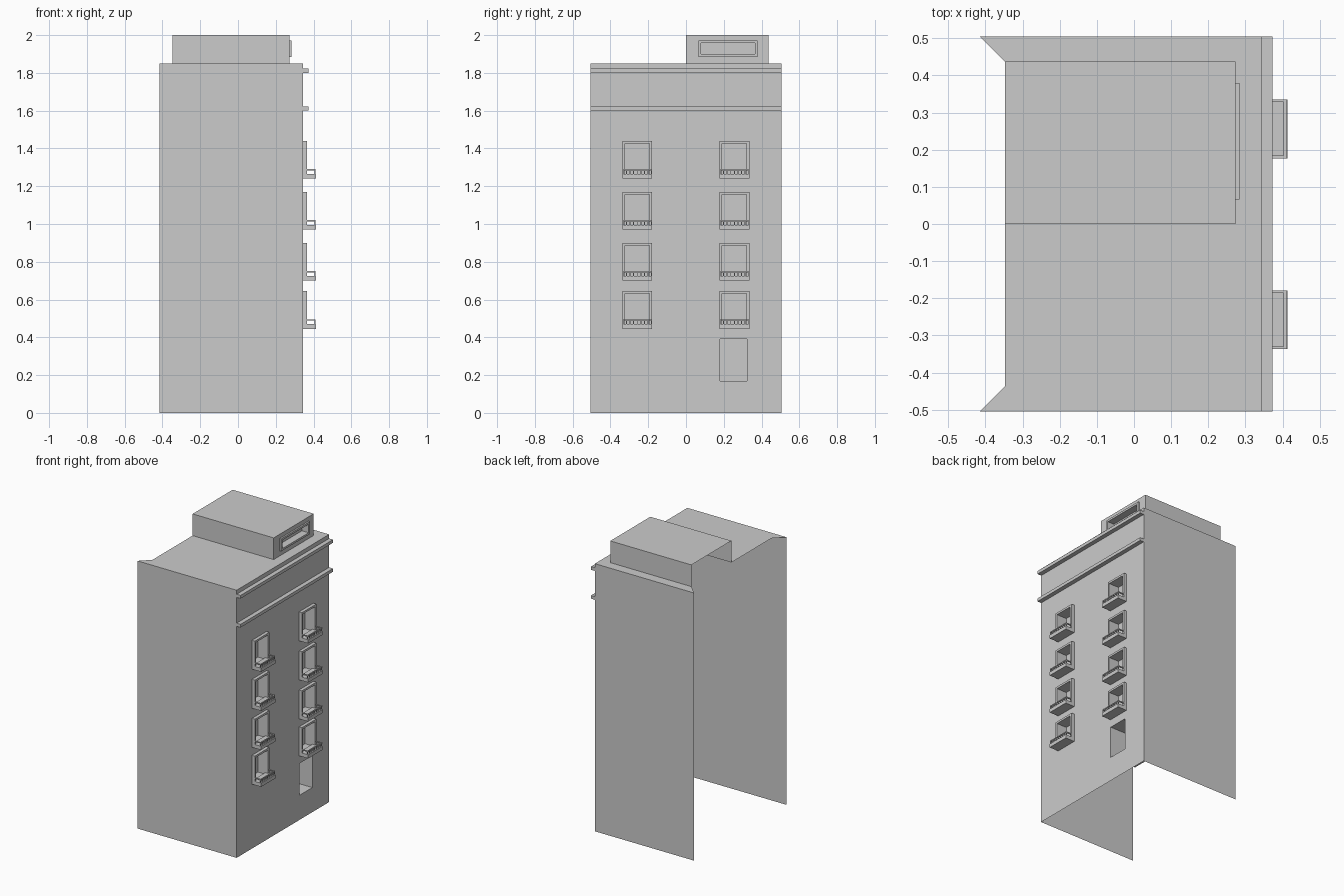
import bpy
from mathutils import Vector

if "Cube" in bpy.data.objects:
    bpy.data.objects.remove(bpy.data.objects["Cube"])

XB, XF, W = -0.415, 0.343, 0.505      # back edge, facade plane, half width
ROOF, TOP = 1.85, 2.0


def make(name, faces):
    """faces: list of (points, outward direction)."""
    verts, index, polys = [], {}, []
    for pts, out in faces:
        vs = [Vector(p) for p in pts]
        n = sum((vs[i].cross(vs[(i + 1) % len(vs)]) for i in range(len(vs))), Vector())
        if n.dot(Vector(out)) < 0:
            vs.reverse()
        poly = []
        for v in vs:
            key = tuple(round(c, 5) for c in v)
            if key not in index:
                index[key] = len(verts)
                verts.append(key)
            poly.append(index[key])
        polys.append(poly)
    me = bpy.data.meshes.new(name)
    me.from_pydata(verts, [], polys)
    ob = bpy.data.objects.new(name, me)
    bpy.context.collection.objects.link(ob)
    return ob


def rect(axis, at, a0, a1, b0, b1, out):
    """Axis-aligned rectangle facing along +/- axis."""
    pts = []
    for a, b in ((a0, b0), (a1, b0), (a1, b1), (a0, b1)):
        p = [a, b]
        p.insert(axis, at)
        pts.append(p)
    d = [0, 0, 0]
    d[axis] = out
    return pts, d


def box(x0, x1, y0, y1, z0, z1):
    return [rect(0, x0, y0, y1, z0, z1, -1), rect(0, x1, y0, y1, z0, z1, 1),
            rect(1, y0, x0, x1, z0, z1, -1), rect(1, y1, x0, x1, z0, z1, 1),
            rect(2, z0, x0, x1, y0, y1, -1), rect(2, z1, x0, x1, y0, y1, 1)]


def holed_wall(x, y0, y1, z0, z1, holes):
    """Sheet facing +x with rectangular openings (y0, y1, z0, z1)."""
    ys = sorted({y0, y1, *[v for h in holes for v in h[:2]]})
    zs = sorted({z0, z1, *[v for h in holes for v in h[2:]]})
    out = []
    for ya, yb in zip(ys, ys[1:]):
        for za, zb in zip(zs, zs[1:]):
            cy, cz = (ya + yb) / 2, (za + zb) / 2
            if not any(h[0] < cy < h[1] and h[2] < cz < h[3] for h in holes):
                out.append(rect(0, x, ya, yb, za, zb, 1))
    return out


def recess(xb, xf, y0, y1, z0, z1):
    """Lining of an opening: jambs, sill, lintel and back panel."""
    return [rect(0, xb, y0, y1, z0, z1, 1),
            rect(1, y0, xb, xf, z0, z1, 1), rect(1, y1, xb, xf, z0, z1, -1),
            rect(2, z0, xb, xf, y0, y1, 1), rect(2, z1, xb, xf, y0, y1, -1)]


def frame(x0, x1, y0, y1, z0, z1, t):
    return (box(x0, x1, y0, y0 + t, z0, z1) + box(x0, x1, y1 - t, y1, z0, z1)
            + box(x0, x1, y0 + t, y1 - t, z0, z0 + t)
            + box(x0, x1, y0 + t, y1 - t, z1 - t, z1))


# Facade with window and door openings
HALF, T, H = 0.079, 0.014, 0.2
windows = [(c, z) for c in (-0.258, 0.256) for z in (0.445, 0.7, 0.97, 1.24)]
door = (0.18, 0.322, 0.17, 0.39)
holes = [(round(c - HALF + T, 4), round(c + HALF - T, 4), round(z + T, 4),
          round(z + H - T, 4)) for c, z in windows]
make("facade", holed_wall(XF, -W, W, 0, ROOF, holes + [door]))
make("door_recess", recess(XF - 0.2, XF, *door))

# Side walls (back and bottom stay open)
for s, n in ((-1, "front"), (1, "rear")):
    make(n + "_side_wall", [rect(1, s * W, XB, XF, 0, ROOF, s)])

# Windows with frames and small balconies
for i, ((c, z), h) in enumerate(zip(windows, holes), 1):
    y0, y1 = c - HALF, c + HALF
    make(f"window_recess_{i}", recess(XF - 0.055, XF, *h))
    make(f"window_frame_{i}", frame(XF, 0.365, y0, y1, z, z + H, T))
    xo, r = 0.41, 0.007
    bal = box(XF, xo + 0.003, y0, y1, z, z + 0.025)
    bal += box(xo - r, xo, y0, y1, z + 0.043, z + 0.05)
    for ya in (y0, y1 - r):
        bal += box(0.365, xo - r, ya, ya + r, z + 0.043, z + 0.05)
    for k in range(9):
        y = y0 + (y1 - y0 - 0.005) * k / 8
        bal += box(xo - 0.006, xo - 0.001, y, y + 0.005, z + 0.025, z + 0.043)
    make(f"balcony_{i}", bal)

# Cornice mouldings
for n, z in (("lower", 1.6), ("upper", 1.8)):
    make(n + "_cornice", box(XF, 0.373, -W, W, z, z + 0.022))

# Flat roof around the penthouse, with mitred back corners
PX0, PX1, PY0, PY1 = -0.347, 0.273, 0.0, 0.437
up = (0, 0, 1)
roof = [rect(2, ROOF, PX0, PX1, -PY1, PY0, 1), rect(2, ROOF, PX1, XF, -W, W, 1)]
for s in (-1, 1):
    roof.append(([(XB, s * W, ROOF), (PX1, s * W, ROOF),
                  (PX1, s * PY1, ROOF), (PX0, s * PY1, ROOF)], up))
make("roof", roof)

# Rooftop penthouse, open at the back
ph = (0.08, 0.365, 1.899, 1.957)
make("penthouse", holed_wall(PX1, PY0, PY1, ROOF, TOP, [ph])
     + [rect(1, PY0, PX0, PX1, ROOF, TOP, -1), rect(1, PY1, PX0, PX1, ROOF, TOP, 1),
        rect(2, TOP, PX0, PX1, PY0, PY1, 1)])
make("penthouse_window_recess", recess(PX1 - 0.04, PX1, *ph))
make("penthouse_window_frame", frame(PX1, 0.284, 0.066, 0.379, 1.885, 1.971, 0.014))
